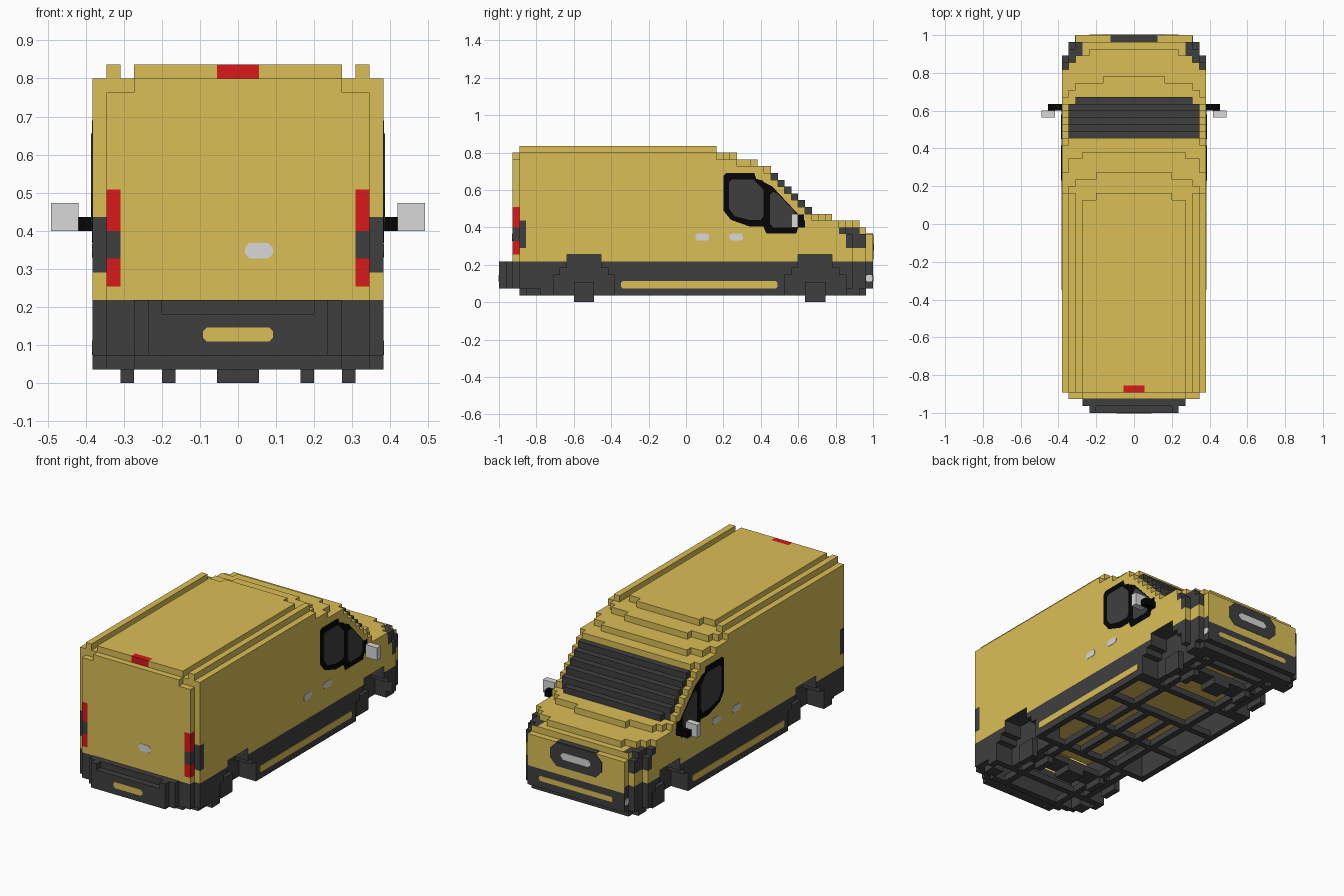
import bpy
import bmesh
from mathutils import Vector

cube = bpy.data.objects.get("Cube")
if cube:
    bpy.data.objects.remove(cube)

U = 2 / 55  # one block


# ---------- materials ----------
def make_material(name, rgb):
    mat = bpy.data.materials.new(name)
    mat.use_nodes = True
    colour = tuple(((c / 255 + 0.055) / 1.055) ** 2.4 for c in rgb) + (1,)
    mat.diffuse_color = colour
    mat.node_tree.nodes["Principled BSDF"].inputs["Base Color"].default_value = colour
    return mat


PAINT, DARK, RED, SILVER, BLACK = range(5)
MATS = [make_material("mustard_paint", (219, 191, 87)),
        make_material("dark_grey", (63, 63, 63)),
        make_material("light_red", (217, 24, 24)),
        make_material("silver", (216, 216, 216)),
        make_material("black_trim", (4, 4, 4))]


# ---------- block helpers ----------
def block(x, y, z):
    """Cells in inclusive index ranges."""
    return {(i, j, k) for i in range(x[0], x[1] + 1)
            for j in range(y[0], y[1] + 1) for k in range(z[0], z[1] + 1)}


def wide(half, y, z):
    """Centred block reaching half cells to each side."""
    return block((-half, half), y, z)


def pair(x, y, z):
    """Block and its mirror image."""
    return block(x, y, z) | block((-x[1], -x[0]), y, z)


def finish(name, bm, mats):
    mesh = bpy.data.meshes.new(name)
    bm.to_mesh(mesh)
    bm.free()
    for m in mats:
        mesh.materials.append(m)
    obj = bpy.data.objects.new(name, mesh)
    bpy.context.collection.objects.link(obj)
    return obj


def skin(name, cells, rule):
    """Outer faces of a set of cells, coloured by rule(centre, normal, empty cell)."""
    bm = bmesh.new()
    corners = {}
    for cell in cells:
        mid = Vector(cell) + Vector((0, 0, 0.5))
        for axis in range(3):
            for sign in (-1, 1):
                n = Vector((0, 0, 0))
                n[axis] = sign
                empty = tuple(int(c + d) for c, d in zip(cell, n))
                if empty in cells:
                    continue
                a = Vector((0, 0, 0))
                a[(axis + 1) % 3] = 0.5
                b = n.cross(a)
                centre = mid + n / 2
                verts = []
                for p in (a + b, b - a, -a - b, a - b):
                    co = centre + p
                    key = tuple(round(c * 2) for c in co)
                    if key not in corners:
                        corners[key] = bm.verts.new(co * U)
                    verts.append(corners[key])
                face = bm.faces.new(verts)
                face.material_index = rule(centre, n, empty)
    bmesh.ops.recalc_face_normals(bm, faces=bm.faces)
    return finish(name, bm, MATS)


def plate(name, points, axis, sign, pos, mat, thick=0.002):
    """Thin flat outline in front of a face at pos along the x or y axis."""
    bm = bmesh.new()
    rings = []
    for depth in (pos - 0.002, pos + thick):
        d = sign * depth
        rings.append([bm.verts.new((d, a, b) if axis == "x" else (a, d, b))
                      for a, b in points])
    low, high = rings
    bm.faces.new(low)
    bm.faces.new(high)
    for n in range(len(low)):
        m = (n + 1) % len(low)
        bm.faces.new((low[n], low[m], high[m], high[n]))
    bmesh.ops.recalc_face_normals(bm, faces=bm.faces)
    return finish(name, bm, [MATS[mat]])


def oval(a, b, w, h, cut):
    """Rectangle outline with cut corners."""
    return [(a - w + cut, b - h), (a + w - cut, b - h), (a + w, b - h + cut),
            (a + w, b + h - cut), (a + w - cut, b + h), (a - w + cut, b + h),
            (a - w, b + h - cut), (a - w, b - h + cut)]


# ---------- body: (half width, front end) steps for each height ----------
layers = {(1, 1): [(8, 26), (9, 25), (10, 23)],
          (2, 9): [(8, 27), (9, 26), (10, 24)],
          (10, 10): [(8, 26), (9, 25), (10, 23)],
          (11, 11): [(6, 25), (8, 24), (9, 23), (10, 22)],
          (12, 12): [(4, 21), (8, 20), (9, 19), (10, 18)],
          (13, 13): [(8, 18), (9, 17), (10, 17)],
          (19, 19): [(9, 12), (10, 11)],
          (20, 20): [(7, 10), (9, 9), (10, 7)],
          (21, 21): [(5, 7), (7, 6), (8, 6), (9, 5), (10, 4)],
          (22, 22): [(5, 4), (7, 3)]}
for k in range(14, 19):  # sloping windscreen
    layers[(k, k)] = [(9, 31 - k), (10, 30 - k)]

body = set()
for z, steps in layers.items():
    rear_half = 7 if z[0] == 21 else 9
    for half, front in steps:
        rear = -25 if half <= rear_half and 1 < z[0] < 22 else -24
        body |= wide(half, (rear, front), z)
body |= pair((9, 9), (-24, 4), (22, 22))              # roof rails
body |= wide(7, (-26, -26), (2, 5))                   # rear bumper
body |= wide(6, (-27, -27), (2, 4)) | pair((6, 6), (-27, -27), (5, 5))
body -= pair((8, 10), (-24, -24), (1, 1)) | pair((10, 10), (-23, -22), (1, 1))

# empty wheel wells with stepped ends, and the open underside between them
axles = [(-16, -14), (18, 20)]
wells = set()
hollow = wide(9, (-21, 22), (1, 5)) | wide(7, (-23, 24), (1, 5))
for a, b in axles:
    for z, grow in (((1, 3), 3), ((4, 4), 2), ((5, 6), 1)):
        wells |= pair((8, 10), (a - grow, b + grow), z)
    hollow -= pair((7, 9), (a - 4, b + 4), (1, 5))
hollow |= wide(6, (-23, -19), (6, 8))                 # deeper pocket at the tail
body -= wells | hollow


def body_colour(c, n, empty):
    x, y, z = abs(c.x), c.y, c.z
    if empty in wells:
        return DARK
    if empty in hollow:
        return PAINT if n.z < 0 or z > 6 else DARK
    if z > 22 and x < 1.6 and y < -23.4:              # high brake light
        return RED
    if y < -24.4 and 8.6 < x < 9.6 and 7 < z < 14:    # tail lights
        return DARK if 9 < z < 11 else RED
    if y < -23.4 and x > 9.6 and 8 < z < 12:
        return DARK
    if x > 8.1 and 10 < z < 11.1 and 22.4 < y < 25.6:  # headlights
        return DARK
    if x > 8.1 and 8 < z < 10.1 and 23.4 < y < 26.6:
        return DARK
    if z == 11 and x > 7.4 and y > 24.4:
        return DARK
    if y > 12.6 and x < 9.6 and z > 13.2:             # windscreen
        return DARK
    if y > 27.4 and z > 5:
        return PAINT
    if z < 5.9 or (z < 6.1 and y < -25.6):            # bumpers and sills
        return DARK
    return PAINT


skin("van_body", body, body_colour)

# ---------- chassis frame under the floor ----------
frame = pair((5, 5), (-23, 24), (1, 1)) | pair((2, 2), (-10, 6), (1, 1))
for j in (-20, -10, -2, 6, 13, 23):
    frame |= wide(9, (j, j), (1, 1))
for y in axles:
    frame |= wide(9, y, (1, 1))
frame &= hollow
for y in axles:
    frame |= pair((8, 8), y, (0, 2)) | pair((5, 5), y, (0, 0)) | wide(1, y, (0, 0))
skin("chassis_frame", frame, lambda c, n, e: DARK)

# ---------- mirrors ----------
skin("mirror_arms", pair((11, 12), (17, 17), (11, 11)), lambda c, n, e: BLACK)
skin("mirror_heads", pair((12, 13), (16, 16), (11, 12)), lambda c, n, e: SILVER)

# ---------- side details ----------
SIDE = 10.5 * U
rear_frame = [(.2, .49), (.24, .44), (.34, .405), (.43, .405), (.43, .62),
              (.41, .65), (.375, .66), (.365, .69), (.215, .69), (.2, .675)]
rear_pane = [(.23, .5), (.26, .46), (.34, .44), (.4, .44), (.415, .46),
             (.415, .6), (.36, .655), (.245, .655), (.23, .64)]
quarter_frame = [(.415, .4), (.43, .368), (.59, .368), (.6, .4), (.63, .4),
                 (.63, .47), (.6, .47), (.46, .62), (.4, .65)]
quarter_pane = [(.45, .42), (.465, .4), (.56, .4), (.58, .42), (.58, .485),
                (.49, .58), (.465, .59), (.45, .575)]
for side, sign in (("left", 1), ("right", -1)):
    plate(side + "_window_frame", rear_frame, "x", sign, SIDE, BLACK, 0.0015)
    plate(side + "_window", rear_pane, "x", sign, SIDE, DARK, 0.004)
    plate(side + "_quarter_frame", quarter_frame, "x", sign, SIDE, BLACK, 0.002)
    plate(side + "_quarter_window", quarter_pane, "x", sign, SIDE, DARK, 0.004)
    for label, y in (("sliding", .087), ("front", .268)):
        plate(side + "_" + label + "_door_handle", oval(y, .348, .037, .018, .01),
              "x", sign, SIDE, SILVER)
    plate(side + "_sill_stripe", oval(.07, .093, .418, .019, .008),
          "x", sign, SIDE, PAINT)
    plate(side + "_fog_light", oval(.98, .128, .018, .018, .008),
          "x", sign, 8.5 * U, SILVER)

# ---------- nose and tail details ----------
NOSE = 27.5 * U
plate("grille", oval(0, .295, .165, .068, .04), "y", 1, NOSE, DARK)
plate("grille_badge_bar", oval(0, .295, .095, .02, .015), "y", 1, NOSE, SILVER, 0.004)
plate("front_bumper_stripe", oval(0, .128, .235, .015, .008), "y", 1, NOSE, PAINT)
plate("rear_number_plate", oval(0, .128, .092, .018, .01), "y", -1, NOSE, PAINT)
plate("rear_door_handle", oval(.055, .348, .037, .02, .012), "y", -1, 25.5 * U, SILVER)

# dark cap where the grille meets the bonnet edge
cap = bmesh.new()
bmesh.ops.create_cube(cap, size=1)
bmesh.ops.scale(cap, vec=(.25, U, .006), verts=cap.verts)
bmesh.ops.translate(cap, vec=(0, 27 * U, 10 * U), verts=cap.verts)
finish("grille_cap", cap, [MATS[DARK]])
